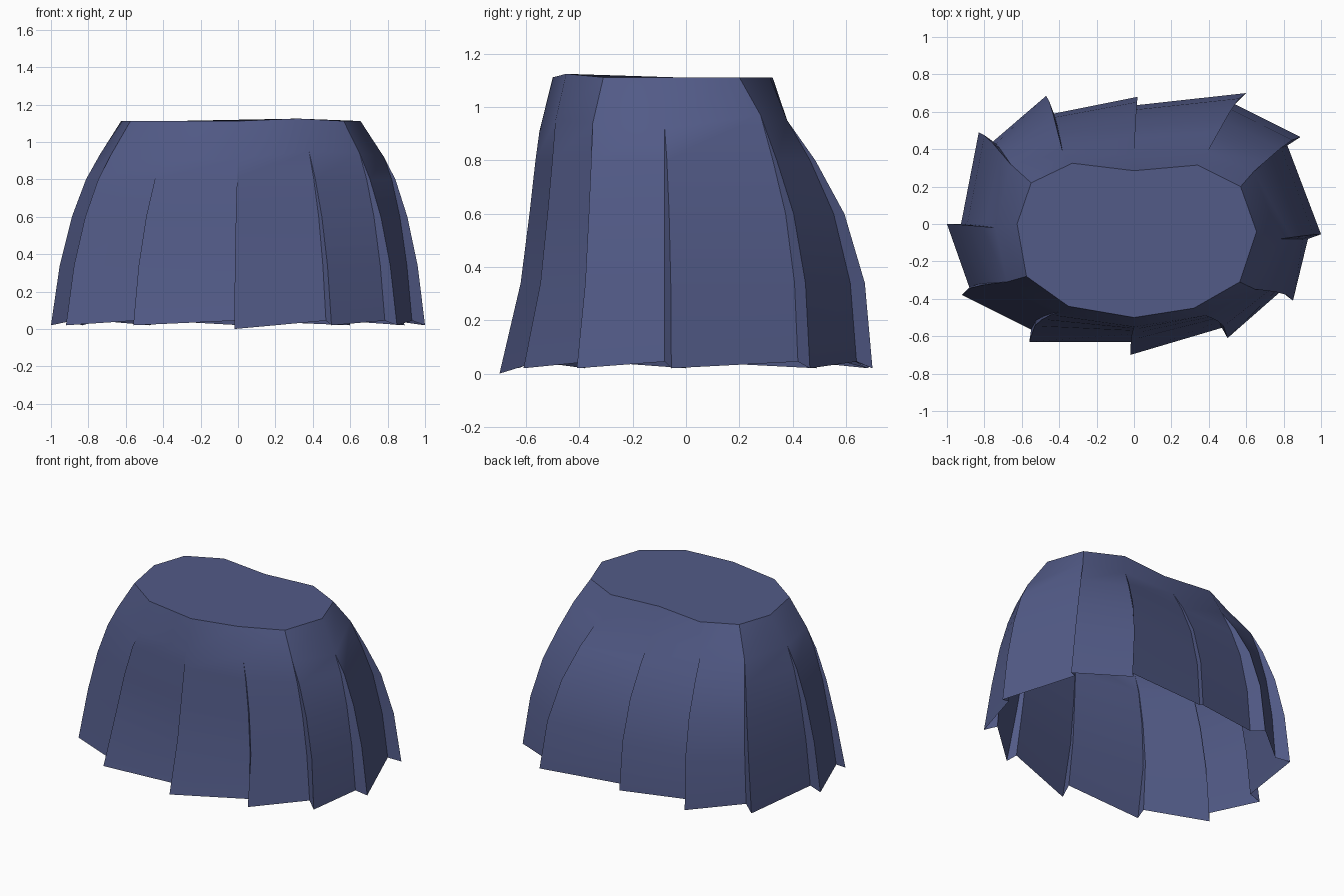
import bpy, bmesh

if "Cube" in bpy.data.objects:
    bpy.data.objects.remove(bpy.data.objects["Cube"])

# Each seam, anticlockwise from the centre front:
# waist (x, y), pleat start (x, y, z), hem fold tip (x, y), hem tuck (x, y)
SEAMS = [
    ((0, -.50), (0, -.55, .91), (-.02, -.70), (-.01, -.63)),
    ((.32, -.45), (.38, -.49, .95), (.50, -.61), (.47, -.555)),
    ((.565, -.31), (.65, -.35, .94), (.85, -.41), (.785, -.36)),
    ((.655, -.04), (.78, -.08, .92), (1.0, -.055), (.93, -.08)),
    ((.57, .20), (.64, .28, .97), (.89, .465), (.82, .42)),
    ((.34, .315), (.39, .38, .95), (.60, .70), (.54, .64)),
    ((0, .285), (0, .37, .95), (.02, .68), (.01, .635)),
    ((-.33, .325), (-.38, .38, .95), (-.47, .685), (-.43, .59)),
    ((-.55, .22), (-.66, .32, .94), (-.83, .49), (-.755, .44)),
    ((-.625, 0), (-.74, -.02, .93), (-1.0, 0), (-.925, 0)),
    ((-.575, -.28), (-.68, -.31, .93), (-.92, -.38), (-.88, -.34)),
    ((-.35, -.44), (-.40, -.47, .90), (-.56, -.63), (-.55, -.565)),
]
# Height and outward spread (sideways, towards back, towards front) down a pleat
LEVELS = [(.80, .28, .33, .10), (.60, .57, .67, .25), (.34, .82, .91, .47), (None, 1, 1, 1)]


def pleat_edge(bm, start, end, hem_z):
    """Curved line of vertices running from the pleat start to the hem."""
    line = []
    for z, side, back, front in LEVELS:
        fy = back if end[1] > start[1] else front
        line.append(bm.verts.new((start[0] + (end[0] - start[0]) * side,
                                  start[1] + (end[1] - start[1]) * fy,
                                  hem_z if z is None else z)))
    return line


bm = bmesh.new()
waist, starts, folds, tucks = [], [], [], []
for i, (w, s, tip, tuck) in enumerate(SEAMS):
    waist.append(bm.verts.new((*w, 1.125 if i == 1 else 1.112)))
    starts.append(bm.verts.new(s))
    folds.append([starts[-1]] + pleat_edge(bm, s, tip, 0 if i == 0 else .02))
    tucks.append([starts[-1]] + pleat_edge(bm, s, tuck, .045))

n = len(SEAMS)
for k in range(n):
    j = (k + 1) % n
    # Waistband
    bm.faces.new((starts[k], starts[j], waist[j], waist[k]))
    for l in range(4):
        # Pleat panel from its outer fold to the tuck under the next one
        bm.faces.new((folds[k][l + 1], tucks[j][l + 1], tucks[j][l], folds[k][l]))
        # Narrow return behind the fold
        if l == 0:
            bm.faces.new((tucks[k][1], folds[k][1], starts[k]))
        else:
            bm.faces.new((tucks[k][l + 1], folds[k][l + 1], folds[k][l], tucks[k][l]))
# Closed top
bm.faces.new(waist)

mesh = bpy.data.meshes.new("pleated_skirt")
bm.to_mesh(mesh)
bm.free()
skirt = bpy.data.objects.new("pleated_skirt", mesh)
bpy.context.collection.objects.link(skirt)

navy = bpy.data.materials.new("navy cloth")
navy.diffuse_color = (.084, .103, .242, 1)
navy.use_nodes = True
navy.node_tree.nodes["Principled BSDF"].inputs["Base Color"].default_value = navy.diffuse_color
mesh.materials.append(navy)

bpy.context.view_layer.objects.active = skirt
skirt.select_set(True)
bpy.ops.object.shade_smooth_by_angle(angle=.6)
